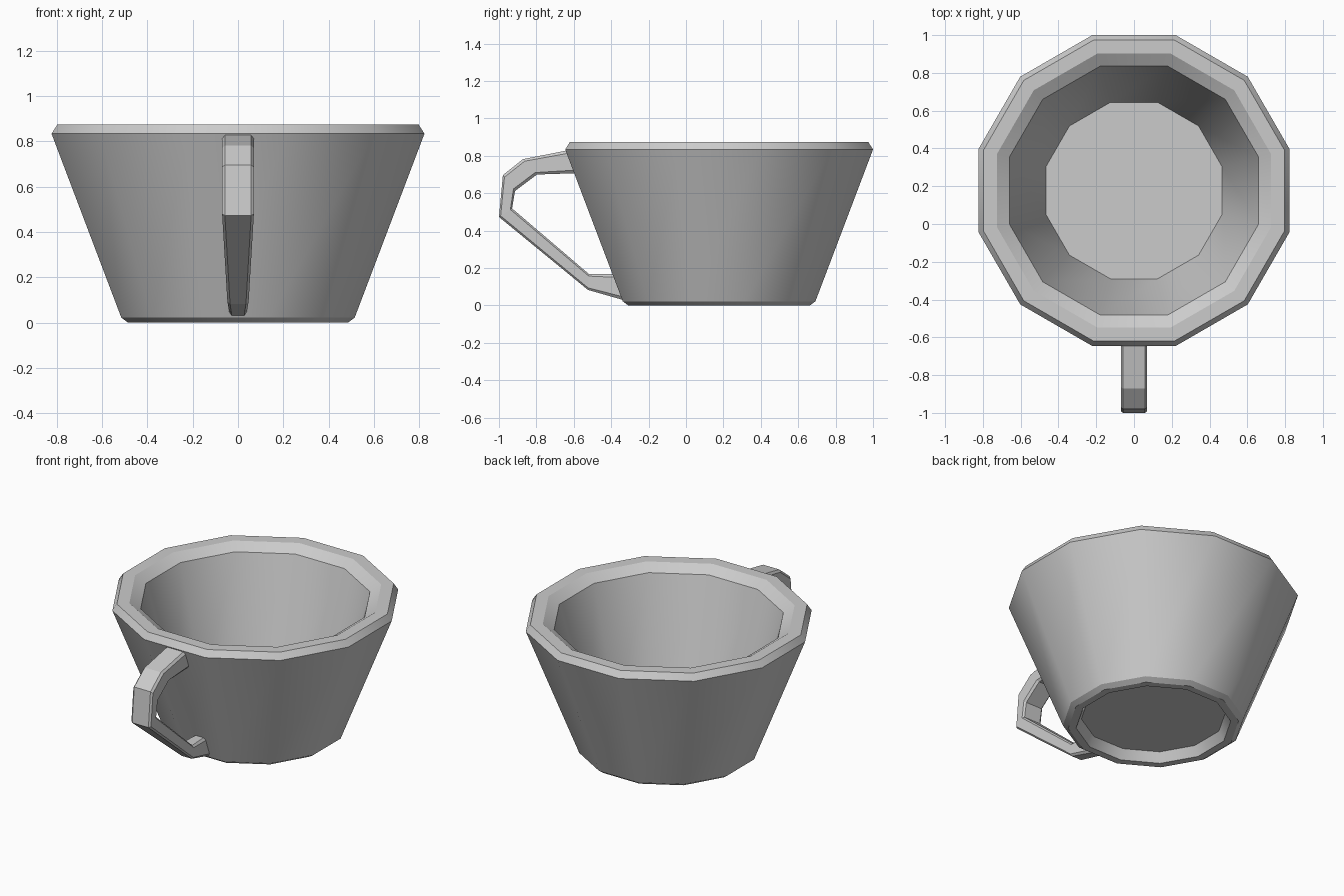
import bpy, bmesh
from math import pi, cos, sin, radians

if "Cube" in bpy.data.objects:
    bpy.data.objects.remove(bpy.data.objects["Cube"])


def loft(name, rings, smooth):
    """Skin a list of closed vertex rings and cap both ends."""
    bm = bmesh.new()
    loops = [[bm.verts.new(p) for p in ring] for ring in rings]
    for a, b in zip(loops, loops[1:]):
        for i in range(len(a)):
            j = (i + 1) % len(a)
            bm.faces.new((a[i], a[j], b[j], b[i]))
    bm.faces.new(loops[0])
    bm.faces.new(loops[-1])
    bmesh.ops.recalc_face_normals(bm, faces=bm.faces[:])
    mesh = bpy.data.meshes.new(name)
    bm.to_mesh(mesh)
    bm.free()
    ob = bpy.data.objects.new(name, mesh)
    bpy.context.collection.objects.link(ob)
    if smooth:
        bpy.ops.object.select_all(action='DESELECT')
        ob.select_set(True)
        bpy.context.view_layer.objects.active = ob
        bpy.ops.object.shade_smooth_by_angle(angle=radians(31))
    return ob


# Cup body: twelve-sided, profile is (flat-to-centre distance, height)
SIDES, CUP_Y = 12, 0.177
profile = [(0.41, 0.06), (0.44, 0.0), (0.485, 0.0), (0.515, 0.022),
           (0.823, 0.834), (0.797, 0.875), (0.725, 0.875),
           (0.66, 0.833), (0.467, 0.12)]


def polygon(apothem, z):
    r = apothem / cos(pi / SIDES)
    angles = [2 * pi * (i + 0.5) / SIDES for i in range(SIDES)]
    return [(r * cos(a), CUP_Y + r * sin(a), z) for a in angles]


loft("cup_body", [polygon(r, z) for r, z in profile], True)

# Handle: outer point, inner point (y, z) and half width at each bend
stations = [((-0.57, 0.842), (-0.56, 0.708), 0.070),
            ((-0.872, 0.782), (-0.797, 0.700), 0.070),
            ((-0.979, 0.697), (-0.914, 0.612), 0.070),
            ((-1.000, 0.473), (-0.930, 0.519), 0.070),
            ((-0.524, 0.083), (-0.519, 0.168), 0.047),
            ((-0.310, 0.022), (-0.350, 0.168), 0.038)]


def handle_section(outer, inner, w, c=0.012):
    def at(t):
        return tuple(o + (i - o) * t for o, i in zip(outer, inner))
    t = 0.13
    half = [(w - c, *at(0)), (w, *at(t)), (w, *at(1 - t)), (w - c, *at(1))]
    return half + [(-x, y, z) for x, y, z in reversed(half)]


loft("handle", [handle_section(*s) for s in stations], False)
